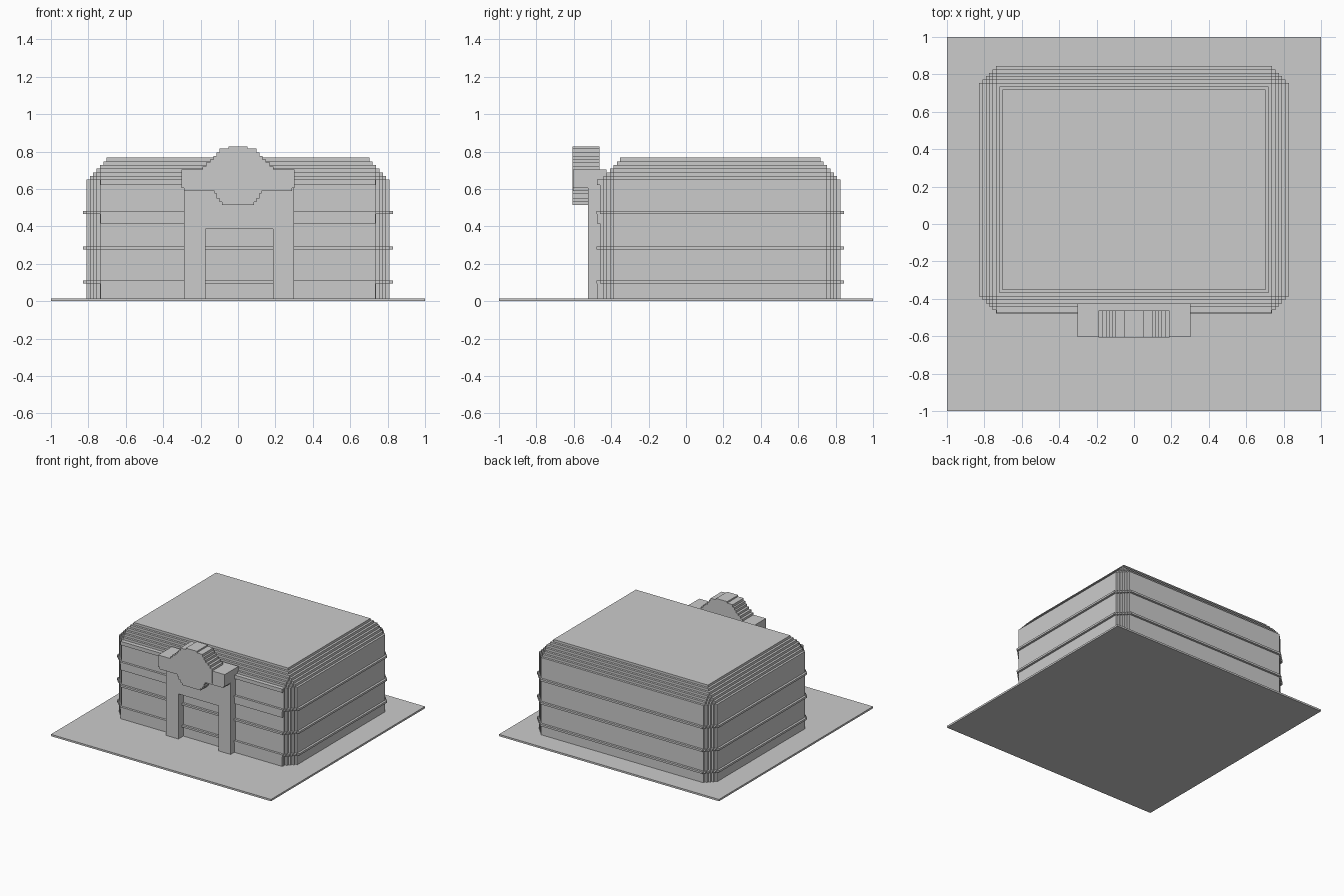
import bpy, bmesh

if "Cube" in bpy.data.objects:
    bpy.data.objects.remove(bpy.data.objects["Cube"])

STEP = 0.018            # width of one stair step
HALF_X, HALF_Y, MID_Y = 0.81, 0.643, 0.183
CORNER = 4              # stair steps cut from each wall corner
EAVE, ROOF_TOP, ROOF_STEPS = 0.65, 0.767, 6

stone = bpy.data.materials.new("light grey stone")
stone.diffuse_color = (0.6, 0.6, 0.6, 1)
stone.use_nodes = True
stone.node_tree.nodes["Principled BSDF"].inputs["Base Color"].default_value = (0.6, 0.6, 0.6, 1)


def finish(name, bm):
    bmesh.ops.recalc_face_normals(bm, faces=bm.faces)
    mesh = bpy.data.meshes.new(name)
    bm.to_mesh(mesh)
    bm.free()
    mesh.materials.append(stone)
    obj = bpy.data.objects.new(name, mesh)
    bpy.context.collection.objects.link(obj)


def prism(bm, outline, axis_point, low, high):
    """Extrude a closed 2D outline from low to high."""
    face = bm.faces.new([bm.verts.new(axis_point(p, low)) for p in outline])
    result = bmesh.ops.extrude_face_region(bm, geom=[face], use_keep_orig=True)
    shift = [b - a for a, b in zip(axis_point((0, 0), low), axis_point((0, 0), high))]
    top = [g for g in result["geom"] if isinstance(g, bmesh.types.BMVert)]
    bmesh.ops.translate(bm, verts=top, vec=shift)


def upright(p, z):
    return (p[0], p[1], z)


def facing(p, y):
    return (p[0], y, p[1])


def box(name, x0, x1, y0, y1, z0, z1):
    bm = bmesh.new()
    prism(bm, [(x0, y0), (x1, y0), (x1, y1), (x0, y1)], upright, z0, z1)
    finish(name, bm)


def stepped_plan(half_x, half_y, steps):
    """Rectangle whose four corners are cut away as stairs."""
    stair = []
    for i in range(steps + 1):
        x, y = half_x - i * STEP, half_y - (steps - i) * STEP
        stair.append((x, y))
        if i < steps:
            stair.append((x - STEP, y))
    quarters = []
    for sx, sy in ((1, 1), (-1, 1), (-1, -1), (1, -1)):
        part = [(sx * x, sy * y + MID_Y) for x, y in stair]
        quarters += part if sx * sy > 0 else part[::-1]
    return quarters


# Ground slab
box("ground_slab", -1, 1, -1, 1, 0, 0.015)

# Walls and stepped roof, each roof layer one step further in
bm = bmesh.new()
low = 0.01
rise = (ROOF_TOP - EAVE) / ROOF_STEPS
for k in range(ROOF_STEPS + 1):
    high = EAVE + k * rise
    plan = stepped_plan(HALF_X - k * STEP, HALF_Y - k * STEP, max(0, CORNER - k))
    prism(bm, plan, upright, low, high)
    low = high
finish("walls_and_roof", bm)

# Thin bands round the walls
for i, z in enumerate((0.095, 0.275, 0.465)):
    bm = bmesh.new()
    prism(bm, stepped_plan(HALF_X + STEP, HALF_Y + STEP, CORNER + 1), upright, z, z + 0.016)
    finish(f"wall_band_{i + 1}", bm)

# Shallow ledges on the front wall
for name, z0, z1 in (("plinth", 0.01, 0.1), ("middle_ledge", 0.415, 0.47), ("eave_ledge", 0.62, EAVE)):
    for side, x0, x1 in (("right", -0.735, -0.28), ("left", 0.28, 0.735)):
        box(f"{side}_{name}", x0, x1, -0.476, -0.455, z0, z1)

# Entrance surround with an open doorway
bm = bmesh.new()
arch = [(-0.29, 0.01), (-0.175, 0.01), (-0.175, 0.385), (0.188, 0.385),
        (0.188, 0.01), (0.3, 0.01), (0.3, 0.65), (-0.29, 0.65)]
prism(bm, arch, facing, -0.523, -0.455)
finish("entrance_surround", bm)

# Lintel block
box("lintel", -0.303, 0.303, -0.605, -0.425, 0.605, 0.703)
box("lintel_underside", -0.29, 0.29, -0.605, -0.5, 0.59, 0.605)

# Stepped round medallion: (top height, half width) of each layer
layers = [(0.53, 0.085), (0.55, 0.1), (0.575, 0.115), (0.6, 0.125), (0.72, 0.19), (0.74, 0.17),
          (0.757, 0.15), (0.775, 0.13), (0.795, 0.115), (0.815, 0.1), (0.827, 0.05)]
right_edge = []
low = 0.515
for high, half in layers:
    right_edge += [(half, low), (half, high)]
    low = high
bm = bmesh.new()
prism(bm, right_edge + [(-x, z) for x, z in reversed(right_edge)], facing, -0.606, -0.463)
finish("medallion", bm)
